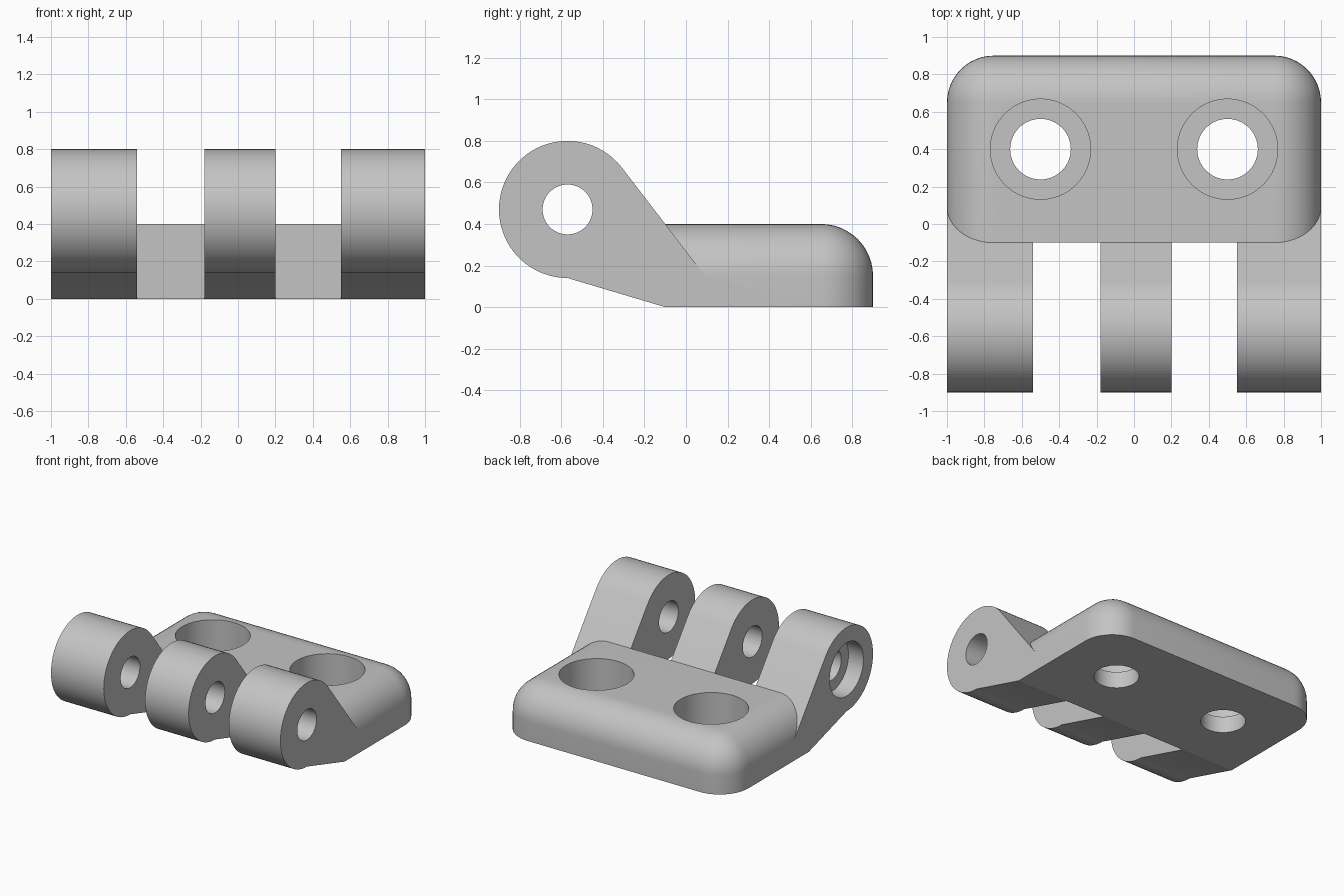
import bpy, bmesh, math
from mathutils import Matrix, Vector

cube = bpy.data.objects.get("Cube")
if cube:
    bpy.data.objects.remove(cube, do_unlink=True)

PIN_Y, PIN_Z, KNUCKLE_R, PIN_R = -0.57, 0.47, 0.33, 0.12
FRONT, BACK, THICK, FILLET = -0.1, 0.9, 0.4, 0.25

grey = bpy.data.materials.new("plain grey")
grey.use_nodes = True
colour = (0.55, 0.55, 0.55, 1)
grey.diffuse_color = colour
grey.node_tree.nodes["Principled BSDF"].inputs["Base Color"].default_value = colour


def finish(name, bm):
    bmesh.ops.recalc_face_normals(bm, faces=bm.faces)
    mesh = bpy.data.meshes.new(name)
    bm.to_mesh(mesh)
    bm.free()
    mesh.materials.append(grey)
    obj = bpy.data.objects.new(name, mesh)
    bpy.context.collection.objects.link(obj)
    return obj


def cylinder(name, radius, start, end):
    start, end = Vector(start), Vector(end)
    axis = end - start
    turn = Vector((0, 0, 1)).rotation_difference(axis).to_matrix().to_4x4()
    bm = bmesh.new()
    bmesh.ops.create_cone(bm, cap_ends=True, segments=64, radius1=radius,
                          radius2=radius, depth=axis.length,
                          matrix=Matrix.Translation((start + end) / 2) @ turn)
    return finish(name, bm)


def combine(target, tool, operation):
    mod = target.modifiers.new(tool.name, 'BOOLEAN')
    mod.operation, mod.solver, mod.object = operation, 'EXACT', tool
    bpy.context.view_layer.objects.active = target
    bpy.ops.object.modifier_apply(modifier=mod.name)
    bpy.data.objects.remove(tool, do_unlink=True)


# Mounting plate: rounded along the top sides, top back and back corners
bm = bmesh.new()
bmesh.ops.create_cube(bm, size=1, matrix=Matrix.Translation(
    (0, (FRONT + BACK) / 2, THICK / 2)) @ Matrix.Diagonal((2, BACK - FRONT, THICK, 1)))


def is_rounded(edge):
    a, b = (v.co for v in edge.verts)
    at_back = min(a.y, b.y) > 0.5
    at_top = min(a.z, b.z) > 0.2
    along_side = abs(a.x - b.x) < 0.01
    return (at_back and at_top) or (at_back and along_side and abs(a.z - b.z) > 0.1) \
        or (at_top and along_side)


bmesh.ops.bevel(bm, geom=[e for e in bm.edges if is_rounded(e)], offset=FILLET,
                segments=12, profile=0.5, affect='EDGES')
leaf = finish("hinge_leaf", bm)

# Knuckles: round barrel with a sloping web running tangentially into the plate
dy, dz = FRONT - PIN_Y, THICK - PIN_Z
tangent = math.atan2(dz, dy) + math.acos(KNUCKLE_R / math.hypot(dy, dz))
slope_end = FRONT + FILLET * math.tan(tangent)
STEPS = 44
profile = []
for i in range(STEPS + 1):
    a = tangent + (1.5 * math.pi - tangent) * i / STEPS
    profile.append((PIN_Y + KNUCKLE_R * math.cos(a), PIN_Z + KNUCKLE_R * math.sin(a)))
profile += [(FRONT, 0), (slope_end, 0), (slope_end, THICK - FILLET), (FRONT, THICK)]

for name, x0, x1 in (("right_knuckle", -1, -0.54), ("middle_knuckle", -0.18, 0.2),
                     ("left_knuckle", 0.55, 1)):
    bm = bmesh.new()
    face = bm.faces.new([bm.verts.new((x0, y, z)) for y, z in profile])
    side = bmesh.ops.extrude_face_region(bm, geom=[face])
    bmesh.ops.translate(bm, vec=(x1 - x0, 0, 0),
                        verts=[g for g in side["geom"] if isinstance(g, bmesh.types.BMVert)])
    combine(leaf, finish(name, bm), 'UNION')

# Pin bore, with a wider recess in the right outer face
combine(leaf, cylinder("pin_bore", PIN_R, (-1.2, PIN_Y, PIN_Z), (1.2, PIN_Y, PIN_Z)), 'DIFFERENCE')
combine(leaf, cylinder("pin_recess", 0.21, (-1.2, PIN_Y, PIN_Z), (-0.87, PIN_Y, PIN_Z)), 'DIFFERENCE')

# Counterbored screw holes
for x in (-0.5, 0.5):
    combine(leaf, cylinder("screw_hole", 0.162, (x, 0.4, -0.2), (x, 0.4, 0.6)), 'DIFFERENCE')
    combine(leaf, cylinder("screw_recess", 0.268, (x, 0.4, 0.13), (x, 0.4, 0.6)), 'DIFFERENCE')

# One colour, smooth curves with crisp edges
leaf.data.materials.clear()
leaf.data.materials.append(grey)
bpy.ops.object.select_all(action='DESELECT')
leaf.select_set(True)
bpy.context.view_layer.objects.active = leaf
bpy.ops.object.shade_smooth_by_angle(angle=math.radians(15))
